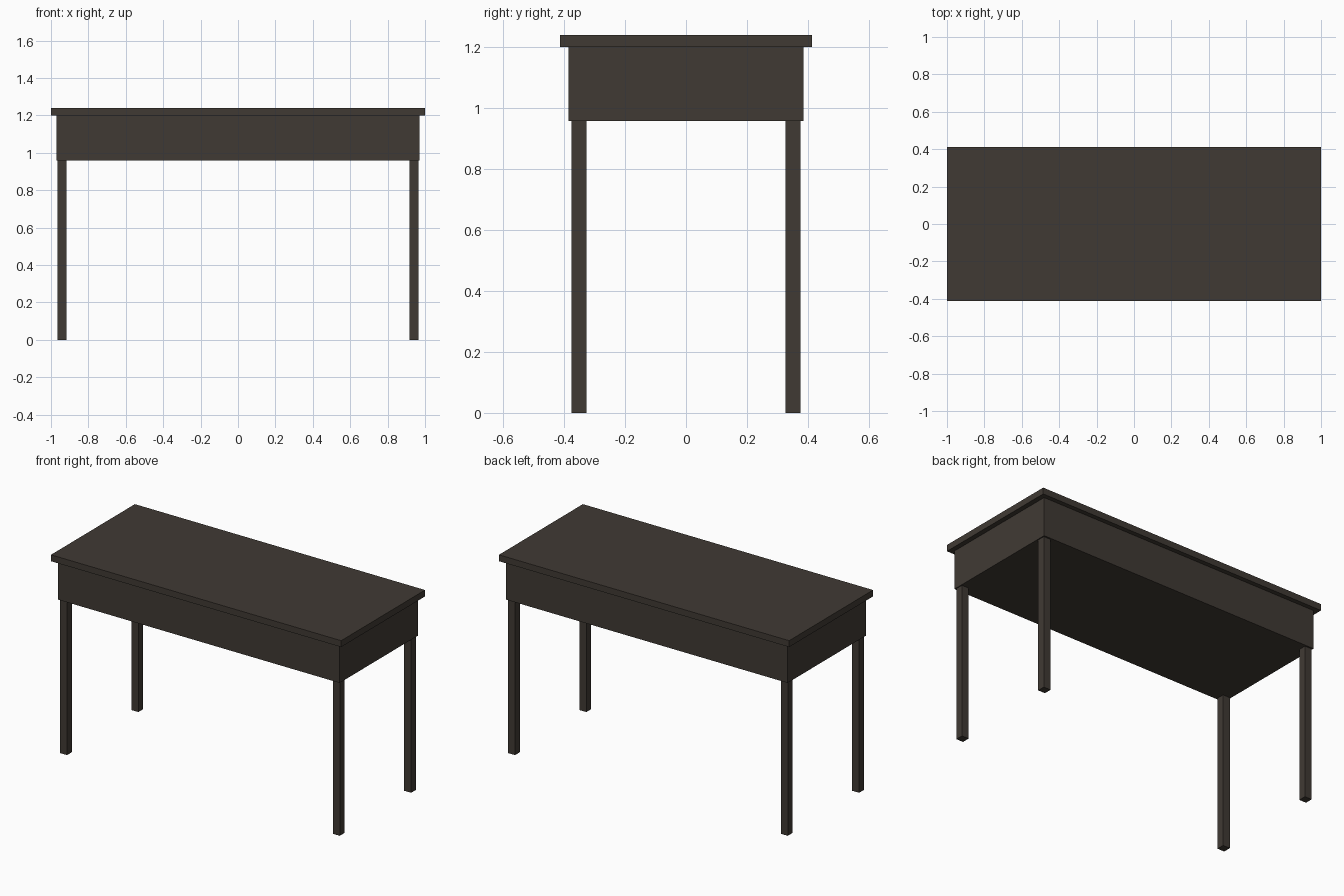
import bpy

# Remove the default cube
default = bpy.data.objects.get("Cube")
if default:
    bpy.data.objects.remove(default, do_unlink=True)

# Dark brown wood
wood = bpy.data.materials.new("dark_brown_wood")
wood.use_nodes = True
colour = (0.051, 0.042, 0.034, 1)
wood.diffuse_color = colour
bsdf = next(n for n in wood.node_tree.nodes if n.type == "BSDF_PRINCIPLED")
bsdf.inputs["Base Color"].default_value = colour


def box(name, x, y, z0, z1, width, depth):
    """Flat-sided box between heights z0 and z1, centred on x, y."""
    bpy.ops.mesh.primitive_cube_add(size=1, location=(x, y, (z0 + z1) / 2))
    obj = bpy.context.object
    obj.name = name
    obj.scale = (width, depth, z1 - z0)
    bpy.ops.object.transform_apply(location=False, rotation=False, scale=True)
    obj.data.materials.append(wood)
    return obj


APRON_BOTTOM, APRON_TOP, HEIGHT = 0.958, 1.2, 1.24

# Overhanging top and the closed body under it
box("table_top", 0, 0, APRON_TOP, HEIGHT, 2.0, 0.826)
box("apron", 0, 0, APRON_BOTTOM, APRON_TOP, 1.94, 0.77)

# Four square legs
for side, x in (("left", 0.94), ("right", -0.94)):
    for end, y in (("front", -0.351), ("back", 0.351)):
        box(f"{end}_{side}_leg", x, y, 0, APRON_BOTTOM, 0.048, 0.048)
